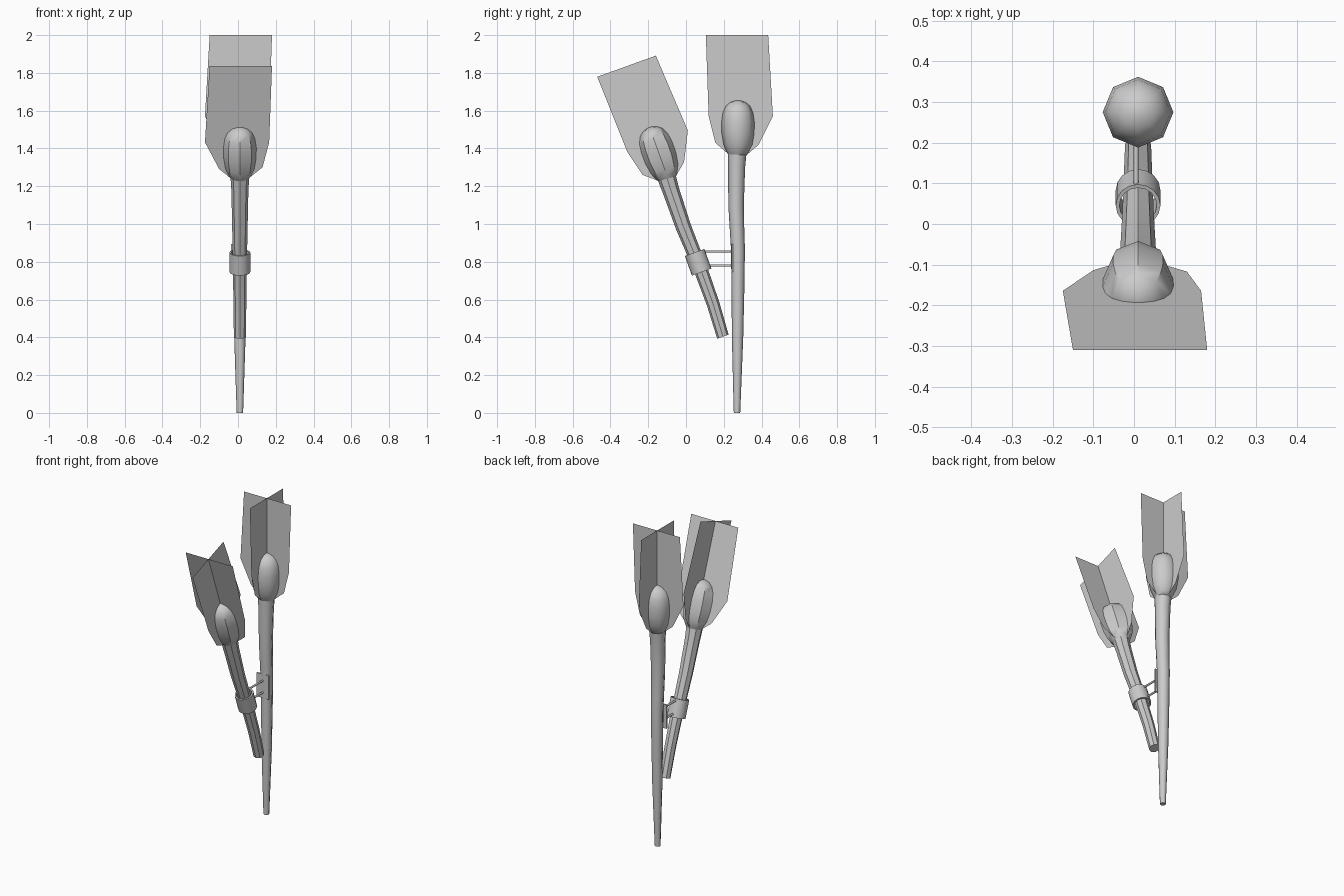
import bpy, bmesh, math
from mathutils import Matrix, Vector

cube = bpy.data.objects.get("Cube")
if cube:
    bpy.data.objects.remove(cube, do_unlink=True)

grey = bpy.data.materials.new("plain grey")
grey.use_nodes = True
colour = (0.6, 0.6, 0.6, 1)
grey.diffuse_color = colour
grey.node_tree.nodes["Principled BSDF"].inputs["Base Color"].default_value = colour


def make_object(name, bm, matrix=None, smooth=None):
    mesh = bpy.data.meshes.new(name)
    bm.to_mesh(mesh)
    bm.free()
    mesh.materials.append(grey)
    obj = bpy.data.objects.new(name, mesh)
    bpy.context.collection.objects.link(obj)
    if matrix:
        obj.matrix_world = matrix
    if smooth:
        bpy.ops.object.select_all(action="DESELECT")
        obj.select_set(True)
        bpy.context.view_layer.objects.active = obj
        bpy.ops.object.shade_smooth_by_angle(angle=math.radians(smooth))
    return obj


def loft(name, rings, sides, matrix, smooth, closed=False):
    """Skin stacked rings of (height, sideways shift, radius)."""
    bm = bmesh.new()
    loops = []
    for z, shift, r in rings:
        loops.append([bm.verts.new((r * math.cos(i * math.tau / sides),
                                    shift + r * math.sin(i * math.tau / sides), z))
                      for i in range(sides)])
    pairs = list(zip(loops, loops[1:]))
    if closed:
        pairs.append((loops[-1], loops[0]))
    else:
        bm.faces.new(loops[0][::-1])
        bm.faces.new(loops[-1])
    for a, b in pairs:
        for i in range(sides):
            j = (i + 1) % sides
            bm.faces.new((a[i], a[j], b[j], b[i]))
    bmesh.ops.recalc_face_normals(bm, faces=bm.faces)
    return make_object(name, bm, matrix, smooth)


# Profiles shared by both torches: (height, shift, radius)
shaft = [(0.66, 0, 0.034), (0.87, 0, 0.037), (0.95, -0.004, 0.038),
         (1.1, -0.01, 0.041), (1.3, -0.007, 0.045), (1.38, -0.004, 0.05)]
long_end = [(0, -0.005, 0.017), (0.15, -0.004, 0.022), (0.4, -0.002, 0.03)]
short_end = [(0.48, -0.01, 0.032)]
head = [(1.365, -0.003, 0.048), (1.385, -0.002, 0.06), (1.42, 0, 0.076),
        (1.48, 0, 0.086), (1.54, 0, 0.087), (1.59, 0, 0.08),
        (1.625, 0, 0.064), (1.645, 0, 0.04), (1.654, 0, 0.012)]
flame = [(-0.17, 2), (-0.155, 1.57), (-0.12, 1.43), (-0.05, 1.37), (0.04, 1.36),
         (0.11, 1.42), (0.185, 1.57), (0.16, 2)]

upright = Matrix.Translation((0.01, 0.275, 0))
leaning = (Matrix.Translation((0.01, -0.31, 1.837))
           @ Matrix.Rotation(math.radians(19.8), 4, "X")
           @ Matrix.Translation((0, 0, -2)))

for label, matrix, end, angle in (("back", upright, long_end, 60),
                                  ("front", leaning, short_end, 40)):
    loft(label + "_torch_shaft", end + shaft, 8, matrix, angle)
    loft(label + "_torch_head", head, 8, matrix, angle)
    # Two crossed flame sheets
    for k, part in enumerate(("side", "cross")):
        bm = bmesh.new()
        bm.faces.new([bm.verts.new((0, u, z)) for u, z in flame])
        turn = Matrix.Rotation(math.radians(90 * k), 4, "Z")
        make_object(f"{label}_flame_{part}", bm, matrix @ turn)

# Holder ring around the leaning torch
low, high = 0.84, 0.95
loft("holder_ring", [(low, 0, 0.055), (high, 0, 0.055), (high, 0, 0.046), (low, 0, 0.046)],
     16, leaning, 40, closed=True)

# Two bars from the ring to the mounting plate
for name, z in (("upper_bar", 0.855), ("lower_bar", 0.78)):
    bm = bmesh.new()
    bmesh.ops.create_cone(bm, cap_ends=True, segments=8, radius1=0.006, radius2=0.006, depth=0.15)
    make_object(name, bm, Matrix.Translation((0.005, 0.17, z))
                @ Matrix.Rotation(math.radians(90), 4, "X"), 50)

# Mounting plate on the upright torch
bm = bmesh.new()
bmesh.ops.create_cube(bm, size=1, matrix=Matrix.Translation((0.005, 0.245, 0.82))
                      @ Matrix.Diagonal(Vector((0.085, 0.01, 0.15, 1))))
make_object("mounting_plate", bm)
